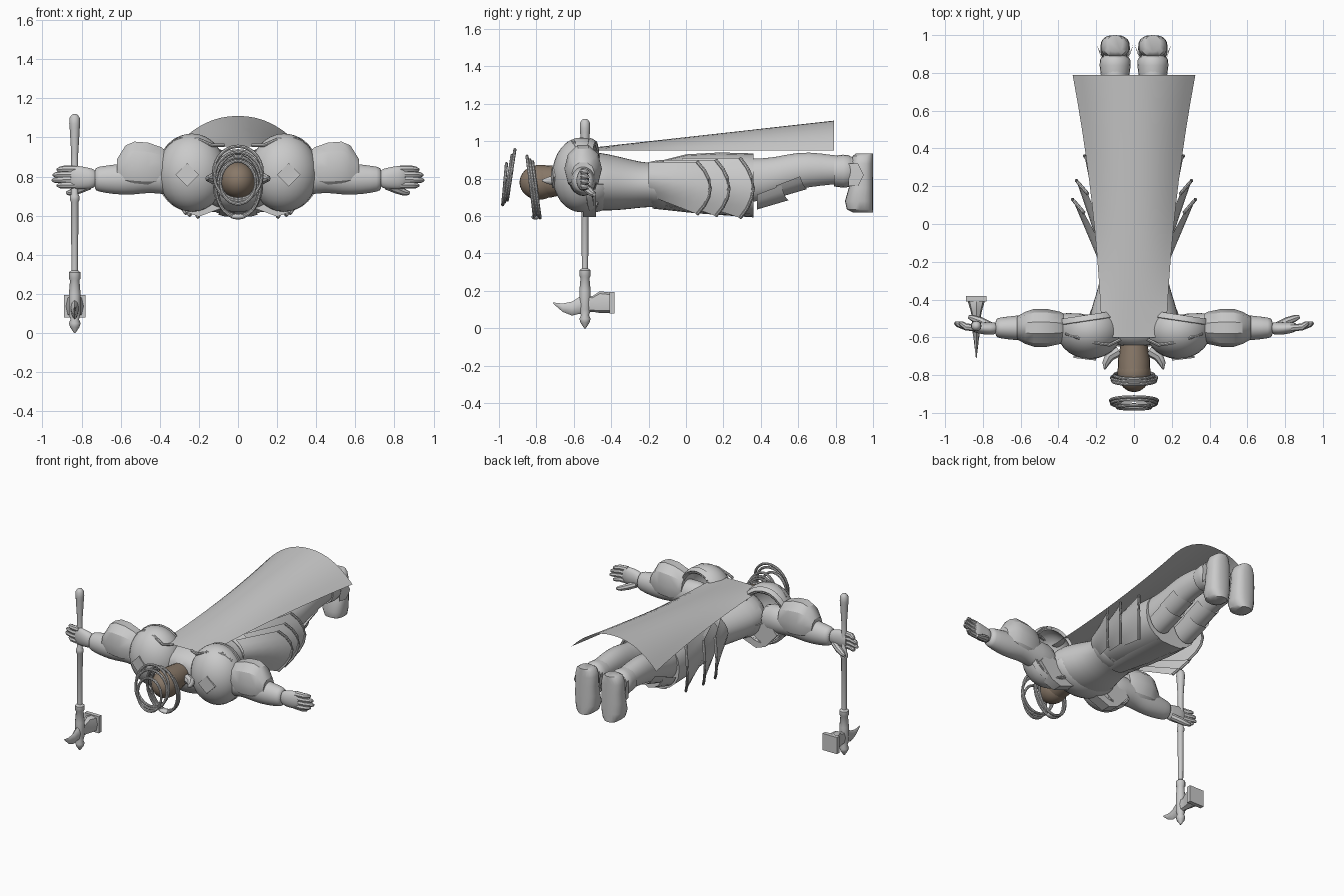
import bpy, bmesh, math
from mathutils import Vector

default_cube = bpy.data.objects.get("Cube")
if default_cube:
    bpy.data.objects.remove(default_cube, do_unlink=True)


def material(name, colour):
    mat = bpy.data.materials.new(name)
    mat.use_nodes = True
    mat.diffuse_color = (*colour, 1)
    mat.node_tree.nodes["Principled BSDF"].inputs["Base Color"].default_value = (*colour, 1)
    return mat


GREY = material("plain grey", (.59, .59, .59))
BROWN = material("warm brown", (.25, .19, .14))


def finish(name, bm, mat=GREY, mirror=False, smooth=0, angle=40):
    """Turn a bmesh into a shaded object, optionally mirrored across x."""
    bmesh.ops.recalc_face_normals(bm, faces=bm.faces)
    mesh = bpy.data.meshes.new(name)
    bm.to_mesh(mesh)
    bm.free()
    mesh.materials.append(mat)
    obj = bpy.data.objects.new(name, mesh)
    bpy.context.collection.objects.link(obj)
    bpy.ops.object.select_all(action='DESELECT')
    obj.select_set(True)
    bpy.context.view_layer.objects.active = obj
    bpy.ops.object.shade_smooth_by_angle(angle=math.radians(angle))
    if mirror:
        obj.modifiers.new("Mirror", 'MIRROR').use_mirror_merge = False
    if smooth:
        obj.modifiers.new("Smooth", 'SUBSURF').levels = smooth
        obj.modifiers["Smooth"].render_levels = smooth
    return obj


def place(axis, t, u, v):
    return {'x': (t, u, v), 'y': (u, t, v), 'z': (u, v, t)}[axis]


def loft(name, axis, rings, sides=20, power=1, **options):
    """Skin oval rings (position, centre u, centre v, radius u, radius v)."""
    bm = bmesh.new()
    loops = []
    for t, cu, cv, ru, rv in rings:
        loop = []
        for i in range(sides):
            a = math.tau * i / sides
            c, s = math.cos(a), math.sin(a)
            u = cu + ru * math.copysign(abs(c) ** power, c)
            v = cv + rv * math.copysign(abs(s) ** power, s)
            loop.append(bm.verts.new(place(axis, t, u, v)))
        loops.append(loop)
    for a, b in zip(loops, loops[1:]):
        for i in range(sides):
            j = (i + 1) % sides
            bm.faces.new((a[i], a[j], b[j], b[i]))
    bm.faces.new(loops[0])
    bm.faces.new(loops[-1])
    return finish(name, bm, **options)


def sheet(name, func, nu, nv, thick, **options):
    """Curved plate from func(s, t), s in -1..1 and t in 0..1."""
    bm = bmesh.new()
    grid = [[bm.verts.new(func(2 * i / nu - 1, j / nv)) for i in range(nu + 1)] for j in range(nv + 1)]
    for j in range(nv):
        for i in range(nu):
            bm.faces.new((grid[j][i], grid[j][i + 1], grid[j + 1][i + 1], grid[j + 1][i]))
    bmesh.ops.solidify(bm, geom=bm.faces[:], thickness=thick)
    return finish(name, bm, **options)


def shell(name, centre, radii, cuts=(), thick=.012, **options):
    """Ellipsoid trimmed by planes (point, direction to remove)."""
    bm = bmesh.new()
    bmesh.ops.create_uvsphere(bm, u_segments=28, v_segments=16, radius=1)
    bmesh.ops.scale(bm, vec=radii, verts=bm.verts)
    bmesh.ops.translate(bm, vec=centre, verts=bm.verts)
    for point, normal in cuts:
        bmesh.ops.bisect_plane(bm, geom=bm.verts[:] + bm.edges[:] + bm.faces[:],
                               plane_co=point, plane_no=normal, clear_outer=True)
    if cuts:
        bmesh.ops.solidify(bm, geom=bm.faces[:], thickness=thick)
    return finish(name, bm, **options)


def tube(name, points, radius, sides=8, closed=False, **options):
    """Round rod along a path, with one radius or one per point."""
    pts = [Vector(p) for p in points]
    bm = bmesh.new()
    loops = []
    for k, p in enumerate(pts):
        before = pts[k - 1] if k or closed else p
        after = pts[(k + 1) % len(pts)] if closed or k + 1 < len(pts) else p
        turn = (after - before).to_track_quat('Z', 'Y')
        r = radius if isinstance(radius, float) else radius[k]
        loops.append([bm.verts.new(p + turn @ Vector((r * math.cos(math.tau * i / sides),
                                                      r * math.sin(math.tau * i / sides), 0)))
                      for i in range(sides)])
    pairs = list(zip(loops, loops[1:]))
    if closed:
        pairs.append((loops[-1], loops[0]))
    else:
        bm.faces.new(loops[0])
        bm.faces.new(loops[-1])
    for a, b in pairs:
        for i in range(sides):
            j = (i + 1) % sides
            bm.faces.new((a[i], a[j], b[j], b[i]))
    return finish(name, bm, **options)


def outline(name, points, to_3d, depth, **options):
    """Flat polygon extruded by depth."""
    bm = bmesh.new()
    face = bm.faces.new([bm.verts.new(to_3d(*p)) for p in points])
    moved = bmesh.ops.extrude_face_region(bm, geom=[face])["geom"]
    bmesh.ops.translate(bm, vec=depth, verts=[v for v in moved if isinstance(v, bmesh.types.BMVert)])
    return finish(name, bm, **options)


# Trunk, neck and skirt, lying along y with the chest downwards
loft("torso", 'y', [(-.65, 0, .79, .08, .08), (-.61, 0, .79, .2, .12), (-.52, 0, .79, .25, .16),
                    (-.42, 0, .78, .22, .155), (-.3, 0, .77, .18, .135), (-.2, 0, .765, .17, .115),
                    (-.1, 0, .77, .18, .13), (.02, 0, .78, .2, .15)], smooth=1)
loft("skirt", 'y', [(-.16, 0, .775, .18, .115), (0, 0, .78, .2, .15), (.18, 0, .775, .21, .165),
                    (.36, 0, .765, .2, .17)], power=.85)
loft("belt", 'y', [(-.19, 0, .77, .175, .12), (-.17, 0, .77, .185, .125), (-.13, 0, .77, .19, .13),
                   (-.11, 0, .77, .18, .13)])
loft("front_panel", 'y', [(-.18, 0, .66, .06, .02), (.05, 0, .635, .09, .02), (.36, 0, .605, .1, .012)],
     sides=8)

# Breastplate and its side flaps
shell("breastplate", (0, -.5, .78), (.24, .16, .16), [((0, 0, .77), (0, 0, 1)), ((0, -.38, 0), (0, 1, 0))])
outline("chest_flap", [(.08, .64), (.2, .595), (.27, .62), (.36, .72), (.3, .8), (.1, .7)],
        lambda x, z: (x, -.55, z), (0, .07, 0), mirror=True)

# Shoulder plates with raised rims and painted diamonds
CENTRE, RADII = (.235, -.56, .82), (.175, .155, .2)
EDGE, BACK = Vector((.24, -.48, .82)), Vector((.15, 1, 0)).normalized()
shell("shoulder_plate", CENTRE, RADII, [(EDGE, BACK)], mirror=True)
shell("shoulder_rim", CENTRE, [r + .008 for r in RADII], [(EDGE, BACK), (EDGE - BACK * .03, -BACK)],
      thick=.016, mirror=True)
tube("shoulder_edge", [(.07, -.61, .96), (.13, -.64, .96), (.2, -.63, .99), (.3, -.6, .995), (.36, -.58, .95)],
     .009, mirror=True)
outline("shoulder_diamond", [(-.06, 0), (0, -.06), (.06, 0), (0, .06)],
        lambda u, v: (.26 + u, -.716 + u * .12, .81 + v), (0, .01, 0), mirror=True)

# Faceted upper arm plates
loft("upper_arm_plate", 'x', [(.37, -.55, .84, .075, .095), (.39, -.55, .845, .085, .11),
                              (.46, -.55, .85, .1, .13), (.53, -.55, .855, .1, .13),
                              (.575, -.55, .85, .085, .115), (.62, -.55, .83, .06, .06)],
     sides=10, angle=30, mirror=True)

# Arms and open hands, thumbs towards the chest side
loft("arm", 'x', [(.2, -.55, .79, .08, .11), (.36, -.55, .8, .08, .095), (.45, -.55, .8, .075, .08),
                  (.53, -.55, .79, .072, .085), (.63, -.55, .785, .066, .078), (.72, -.55, .787, .055, .064),
                  (.735, -.55, .787, .045, .054)], mirror=True, smooth=1)
loft("palm", 'x', [(.72, -.55, .79, .032, .045), (.76, -.555, .79, .034, .055), (.82, -.55, .795, .032, .062),
                   (.865, -.545, .797, .024, .058)], mirror=True, smooth=1)
for k, reach in enumerate((.925, .95, .945, .925)):
    z = .757 + k * .027
    tube("finger", [(.83, -.55, z), (.89, -.545, z), (reach - .015, -.53, z - .002), (reach, -.522, z - .003)],
         (.02, .018, .015, .007), mirror=True)
tube("thumb", [(.76, -.54, .755), (.81, -.515, .735), (.85, -.5, .72), (.875, -.49, .715)],
     (.022, .022, .018, .01), mirror=True)

# Legs, knee guards and boots
loft("leg", 'y', [(.1, .1, .79, .09, .13), (.36, .1, .785, .088, .12), (.48, .1, .81, .082, .105),
                  (.6, .1, .845, .08, .1), (.72, .1, .85, .076, .088), (.84, .1, .845, .066, .072),
                  (.93, .1, .85, .07, .075)], mirror=True, smooth=1)
loft("boot_top", 'y', [(.79, .1, .84, .076, .082), (.84, .1, .84, .082, .088), (.87, .1, .84, .08, .085),
                       (.885, .1, .84, .07, .075)], mirror=True)
loft("foot", 'z', [(z, .1, 1 - r, w, r) for z, w, r in (
    (.62, .045, .055), (.635, .066, .07), (.68, .078, .075), (.75, .078, .065), (.82, .074, .06),
    (.88, .074, .06), (.92, .062, .055), (.935, .04, .045))], mirror=True, power=.8)
for k in range(2):
    sheet("knee_guard", lambda s, t: (.1 + .095 * math.sin(s * 1.2),
                                     .38 + .1 * k + .17 * t - .04 * abs(s) * t,
                                     .76 + .04 * k + .05 * t - (.125 - .02 * k) * math.cos(s * 1.2)),
          8, 3, .018, mirror=True)
for side in (-1, 1):
    sheet("ankle_wing", lambda s, t: (.1 + side * (.07 + .025 * t * math.cos(s)), .87 + .08 * t - .03 * abs(s) * t,
                                     .82 + .06 * s), 4, 2, .012, mirror=True)

# Three overlapping hip plates with raised lower edges
for k, (start, end, wide) in enumerate(((-.2, .13, .325), (-.12, .23, .305), (-.02, .36, .262))):
    def hip(s, t):
        x = .185 + (wide - .185) * t - .06 * s * s
        return x, start + (end - start) * t - .07 * s * s * t, .8 - .05 * t + (.09 + .05 * t + .01 * k) * s
    sheet("hip_plate", hip, 6, 5, .014, mirror=True)
    tube("hip_plate_edge", [hip(i / 3 - 1, 1) for i in range(7)], .009, mirror=True)

# Cape flaring towards the feet
sheet("cape", lambda s, t: (s * (.17 + .05 * t + .105 * t * t), -.6 + 1.39 * t,
                            .95 + (.005 + .155 * t) * (1 - abs(s) ** 2.2)), 14, 10, .004)

# Head, collar points and the crown rings
shell("head", (0, -.785, .78), (.088, .105, .093), mat=BROWN)
loft("neck", 'y', [(-.78, 0, .785, .085, .088), (-.72, 0, .785, .085, .085), (-.63, 0, .79, .07, .07)], mat=BROWN)
tube("collar_point", [(.08, -.67, .79), (.13, -.7, .79), (.15, -.74, .79), (.155, -.77, .79)],
     (.03, .028, .018, .004), mirror=True)
for y, z, rx, rz, lean in ((-.83, .755, .115, .165, .02), (-.8, .74, .105, .15, .02), (-.815, .75, .12, .15, .02),
                           (-.935, .82, .125, .135, -.02), (-.95, .8, .12, .125, -.02), (-.97, .77, .09, .11, -.01)):
    tube("crown_ring", [(rx * math.cos(a), y - lean * math.sin(a), z + rz * math.sin(a))
                        for a in (math.tau * i / 28 for i in range(28))], .0085, closed=True)
shell("crown_clasp", (0, -.805, .595), (.04, .022, .014))

# Long hammer axe held upright in the right hand
AX, AY = -.835, -.54
loft("axe_shaft", 'z', [(z, AX, AY, r, r) for z, r in (
    (0, .004), (.03, .024), (.05, .03), (.07, .022), (.1, .03), (.2, .03), (.27, .024), (.28, .03), (.31, .03),
    (.32, .017), (.67, .019), (.68, .024), (.7, .024), (.71, .018), (.92, .018), (1, .023), (1.05, .026),
    (1.07, .028), (1.1, .026), (1.115, .016), (1.12, .006))], sides=12)
loft("axe_blade", 'y', [(-.71, AX, .135, .002, .003), (-.66, AX, .11, .008, .022), (-.61, AX, .105, .014, .037),
                        (-.57, AX, .122, .02, .045), (-.53, AX, .13, .022, .06)], sides=8)
loft("hammer_neck", 'y', [(-.55, AX, .13, .025, .045), (-.5, AX, .13, .022, .042), (-.46, AX, .14, .03, .058),
                          (-.41, AX, .137, .045, .055)], sides=8, power=.7)
outline("hammer_face", [(-.055, .08), (.055, .08), (.055, .195), (-.055, .195)],
        lambda x, z: (AX + x, -.41, z), (0, .028, 0))
